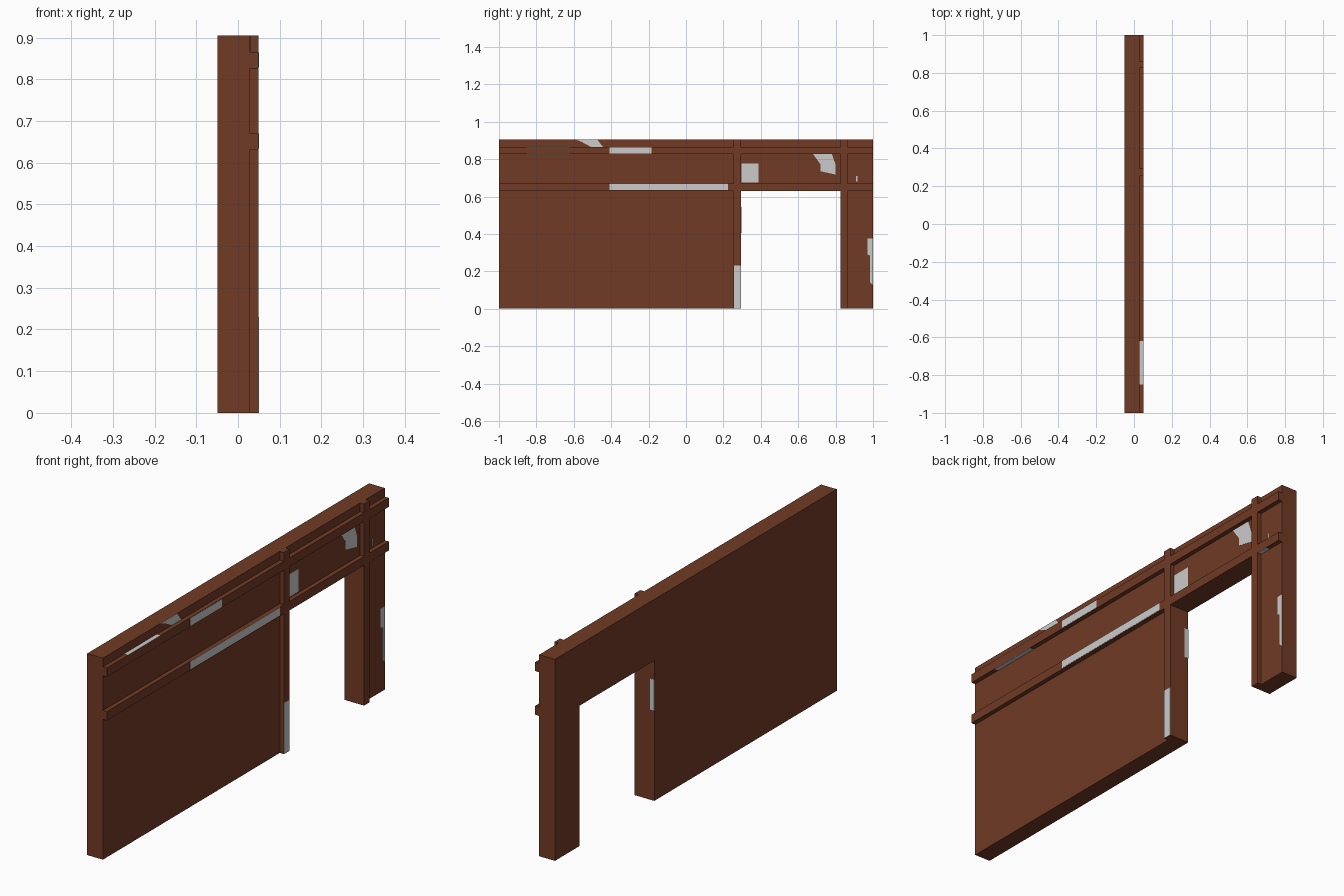
import bpy, bmesh
from mathutils import Vector

if "Cube" in bpy.data.objects:
    bpy.data.objects.remove(bpy.data.objects["Cube"])


def material(name, rgb):
    m = bpy.data.materials.new(name)
    m.diffuse_color = (*rgb, 1)
    m.use_nodes = True
    m.node_tree.nodes["Principled BSDF"].inputs["Base Color"].default_value = m.diffuse_color
    return m


BROWN = material("brown_wood", (0.165, 0.043, 0.018))
GREY = material("pale_grey", (0.60, 0.60, 0.60))

BACK, FACE, TRIM = -0.049, 0.029, 0.049   # x of back, wall face, trim face
TOP = 0.905
PLATE = 0.001                             # thickness of painted patches


def prism(name, points, direction, mat):
    """Extrude a flat outline along a direction into a solid."""
    bm = bmesh.new()
    f = bm.faces.new([bm.verts.new(p) for p in points])
    r = bmesh.ops.extrude_face_region(bm, geom=[f])
    moved = [v for v in r["geom"] if isinstance(v, bmesh.types.BMVert)]
    bmesh.ops.translate(bm, verts=moved, vec=Vector(direction))
    if not any(not g.is_valid for g in [f]) and len(bm.faces) == len(points) + 1:
        bm.faces.new([v for v in f.verts])
    bmesh.ops.recalc_face_normals(bm, faces=bm.faces)
    me = bpy.data.meshes.new(name)
    bm.to_mesh(me)
    bm.free()
    me.materials.append(mat)
    ob = bpy.data.objects.new(name, me)
    bpy.context.collection.objects.link(ob)
    return ob


def box(name, lo, hi, mat):
    (x0, y0, z0), (x1, y1, z1) = lo, hi
    pts = [(x0, y0, z0), (x0, y1, z0), (x0, y1, z1), (x0, y0, z1)]
    return prism(name, pts, (x1 - x0, 0, 0), mat)


def patch(name, x, outline):
    """Thin plate on a surface facing +x, outline given as (y, z)."""
    return prism(name, [(x, y, z) for y, z in outline], (PLATE, 0, 0), GREY)


def rect(y0, y1, z0, z1):
    return [(y0, z0), (y1, z0), (y1, z1), (y0, z1)]


# Wall with doorway
D0, D1, DH = 0.295, 0.825, 0.63
wall = [(-1, 0), (D0, 0), (D0, DH), (D1, DH), (D1, 0), (1, 0), (1, TOP), (-1, TOP)]
prism("wall", [(BACK, y, z) for y, z in wall], (FACE - BACK, 0, 0), BROWN)

# Raised posts and rails on the right side
for i, (y0, y1) in enumerate([(0.255, D0), (D1, 0.863)]):
    box(f"post_{i + 1}", (FACE, y0, 0), (TRIM, y1, TOP), BROWN)
for i, (z0, z1) in enumerate([(DH, 0.67), (0.826, 0.866)]):
    box(f"rail_{i + 1}", (FACE, -1, z0), (TRIM, 1, z1), BROWN)

# Worn patches on rails and post
patch("lower_rail_patch", TRIM, rect(-0.41, 0.225, 0.634, 0.67))
patch("upper_rail_patch", TRIM, rect(-0.41, -0.185, 0.828, 0.864))
patch("post_patch", TRIM, rect(0.256, 0.295, 0, 0.23))

# Worn patches on the wall face
patch("square_patch", FACE, rect(0.297, 0.387, 0.675, 0.777))
patch("ragged_patch", FACE, [(0.68, 0.826), (0.72, 0.77), (0.72, 0.735), (0.80, 0.717),
                             (0.80, 0.77), (0.78, 0.826)])
patch("top_patch", FACE, [(-0.59, TOP), (-0.56, 0.893), (-0.51, 0.866), (-0.445, 0.866),
                          (-0.475, TOP)])
patch("end_patch", FACE, [(0.97, 0.29), (0.985, 0.285), (0.985, 0.14), (1, 0.125),
                          (1, 0.375), (0.97, 0.375)])
patch("small_scratch", FACE, rect(0.910, 0.916, 0.68, 0.71))

# Patches on rail tops and undersides, and the door jamb
box("rail_top_patch", (FACE, -0.85, 0.866), (TRIM, -0.62, 0.867), GREY)
box("rail_under_patch", (FACE, -0.85, 0.825), (TRIM, -0.62, 0.826), GREY)
box("lower_rail_under_patch", (FACE, 0.866, 0.629), (TRIM, 0.92, 0.63), GREY)
box("jamb_patch", (BACK, D0, 0.405), (-0.028, D0 + PLATE, 0.545), GREY)
